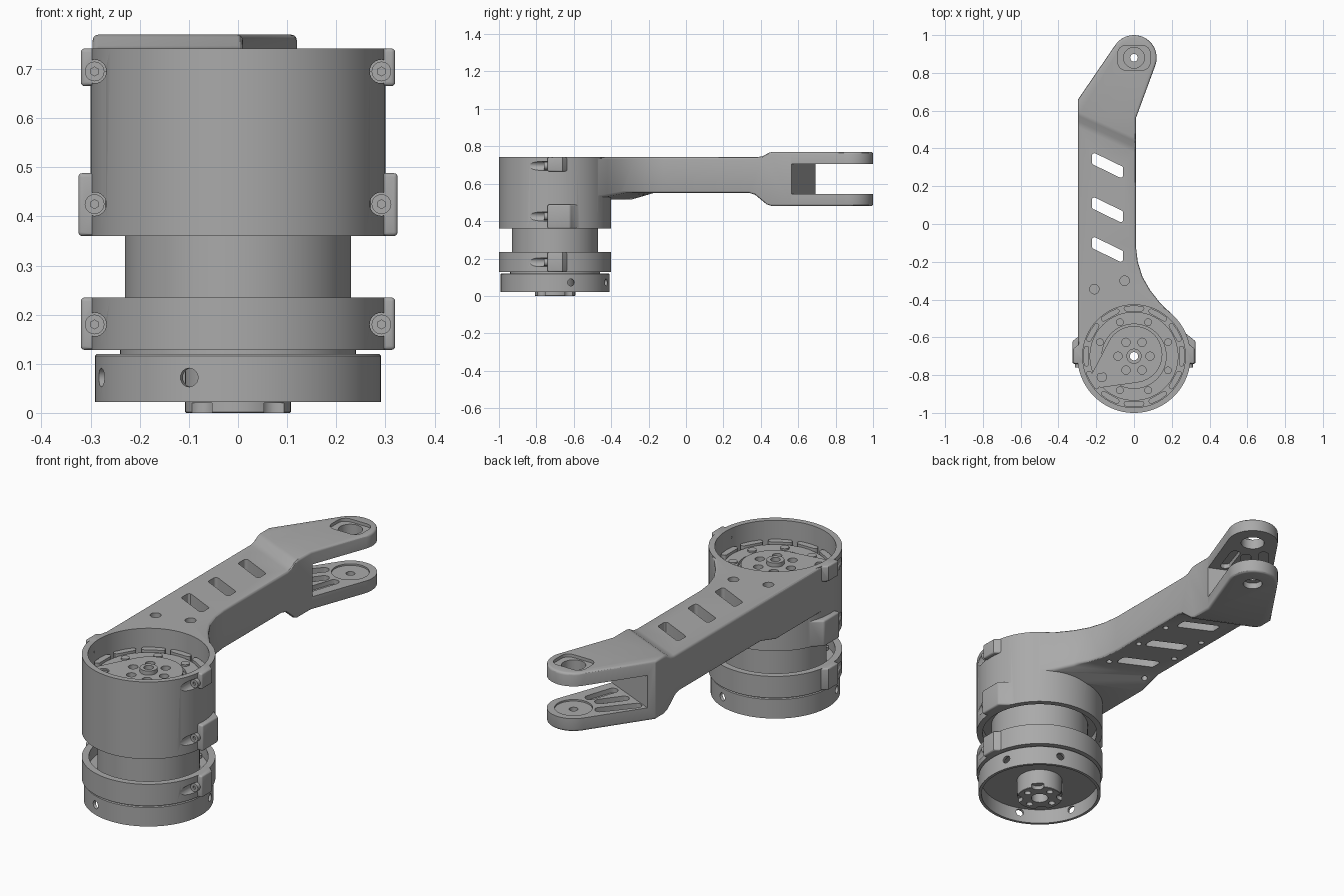
import bpy, bmesh, math
from math import cos, sin, pi, radians
from mathutils import Matrix, Vector

if "Cube" in bpy.data.objects:
    bpy.data.objects.remove(bpy.data.objects["Cube"])

grey = bpy.data.materials.new("machined grey")
grey.use_nodes = True
grey.diffuse_color = (0.4, 0.4, 0.4, 1)
grey.node_tree.nodes["Principled BSDF"].inputs["Base Color"].default_value = grey.diffuse_color

AXIS = (0, -0.7)      # centre of the motor
TIP = (0, 0.88)       # centre of the fork holes
SLANT = 0.45          # shear of the steps and slots across the arm


def finish(name, bm):
    bmesh.ops.recalc_face_normals(bm, faces=bm.faces)
    mesh = bpy.data.meshes.new(name)
    bm.to_mesh(mesh)
    bm.free()
    mesh.materials.append(grey)
    ob = bpy.data.objects.new(name, mesh)
    bpy.context.collection.objects.link(ob)
    return ob


def prism(name, pts, z0, z1):
    bm = bmesh.new()
    face = bm.faces.new([bm.verts.new((x, y, z0)) for x, y in pts])
    top = bmesh.ops.extrude_face_region(bm, geom=[face])["geom"]
    bmesh.ops.translate(bm, vec=(0, 0, z1 - z0), verts=[v for v in top if isinstance(v, bmesh.types.BMVert)])
    return finish(name, bm)


def hull(name, circles, z0, z1, n=24):
    bm = bmesh.new()
    for x, y, r in circles:
        for i in range(n):
            for z in (z0, z1):
                bm.verts.new((x + r * cos(2 * pi * i / n), y + r * sin(2 * pi * i / n), z))
    res = bmesh.ops.convex_hull(bm, input=bm.verts)
    bmesh.ops.delete(bm, geom=[v for v in bm.verts if not v.link_faces], context="VERTS")
    bmesh.ops.dissolve_limit(bm, angle_limit=0.01, verts=bm.verts, edges=bm.edges)
    return finish(name, bm)


def disc(name, r, z0, z1, at=AXIS, n=64):
    pts = [(at[0] + r * cos(2 * pi * i / n), at[1] + r * sin(2 * pi * i / n)) for i in range(n)]
    return prism(name, pts, z0, z1)


def lathe(name, profile, n=96):
    bm = bmesh.new()
    rings = [[bm.verts.new((AXIS[0] + r * cos(2 * pi * i / n), AXIS[1] + r * sin(2 * pi * i / n), z))
              for i in range(n)] for r, z in profile]
    for a, b in zip(rings, rings[1:] + rings[:1]):
        for i in range(n):
            j = (i + 1) % n
            bm.faces.new((a[i], a[j], b[j], b[i]))
    return finish(name, bm)


def rod(name, r, length, centre, direction, n=24):
    bm = bmesh.new()
    turn = Vector(direction).to_track_quat("Z", "Y").to_matrix().to_4x4()
    bmesh.ops.create_cone(bm, cap_ends=True, segments=n, radius1=r, radius2=r, depth=length,
                          matrix=Matrix.Translation(centre) @ turn)
    return finish(name, bm)


def bake(ob):
    dg = bpy.context.evaluated_depsgraph_get()
    ob.data = bpy.data.meshes.new_from_object(ob.evaluated_get(dg))
    ob.modifiers.clear()


def bevel(ob, width, angle=50):
    m = ob.modifiers.new("bevel", "BEVEL")
    m.width, m.segments, m.angle_limit = width, 3, radians(angle)
    bake(ob)


def combine(ob, tools, op="DIFFERENCE"):
    for t in tools:
        m = ob.modifiers.new("bool", "BOOLEAN")
        m.operation, m.solver, m.object = op, "EXACT", t
        bake(ob)
        bpy.data.objects.remove(t)


def ears(z0, z1, x, y1):
    out = []
    for s in (-1, 1):
        e = prism("ear", [(s * .25, -.74), (s * x, -.74), (s * x, y1), (s * .25, y1 + .06)], z0, z1)
        bevel(e, .008)
        out.append(e)
    return out


def clamp_screws(z):
    for s in (-1, 1):
        head = rod("clamp_screw", .02, .02, (s * .292, -.75, z), (0, 1, 0))
        combine(head, [rod("socket", .009, .02, (s * .292, -.762, z), (0, 1, 0), 6)])


def screw_pockets(z):
    return [rod("pocket", .024, .1, (s * .292, -.79, z), (0, 1, 0)) for s in (-1, 1)]


# Arm: plan outline trimmed by a slanted side profile
tip = [(TIP[0] + .12 * cos(a), TIP[1] + .12 * sin(a))
       for a in [radians(-18 + 164 * i / 20) for i in range(21)]]
neck_curve = [(.2, -.477), (.14, -.42), (.085, -.35), (.045, -.28), (.02, -.2), (.01, -.12)]
outline = [(-.296, -.7), (0, -.7)] + neck_curve + [(.01, .56)] + tip + [(-.296, .66)]
arm = prism("arm_housing", outline, .3, .9)
side = [(-1.2, .515), (-.42, .515), (-.3, .55), (.34, .55), (.37, .54), (.43, .49), (.46, .48),
        (1.3, .48), (1.3, .77), (.46, .77), (.44, .765), (.41, .747), (.38, .742), (-1.2, .742)]
trim = prism("trim", side, -.6, .6)
trim.data.transform(Matrix(((0, 0, 1, 0), (1, 0, -SLANT, 0), (0, 1, 0, 0), (0, 0, 0, 1))))
combine(arm, [trim], "INTERSECT")
bevel(arm, .012, 60)

# Housing barrel with clamp ears and bore
combine(arm, [disc("barrel", .3, .36, .742, n=96)] + ears(.665, .742, .32, -.66)
        + ears(.36, .488, .325, -.62), "UNION")
cuts = [disc("bore", .272, .3, .8, n=96)] + screw_pockets(.695) + screw_pockets(.425)

# Fork slot, holes and lightening grooves
slot_line = [(.5, .57 - SLANT * .5), (.5, 1.2), (-.5, 1.2), (-.5, .57 + SLANT * .5)]
cuts += [prism("fork_slot", slot_line, .545, .705)]
cuts += [disc("upper_hole", .055, .69, .8, TIP), disc("lower_hole", .02, .4, .6, TIP),
         disc("lower_recess", .045, .47, .51, TIP),
         hull("upper_recess", [(s * .045, TIP[1] + t * .025, .04) for s in (-1, 1) for t in (-1, 1)], .755, .8),
         disc("lower_seat", .085, .537, .56, TIP)]
for start, end in (((-.22, .7), (-.11, .83)), ((-.13, .67), (-.06, .76)), ((-.04, .63), (0, .75))):
    cuts += [hull("groove", [(*start, .024), (*end, .024)], .522, .728, 12)]

# Arm windows and blind holes
for y in (.31, .075, -.135):
    cuts += [hull("window", [(sx * .07 - .14, y - sx * .034 + sy * .018, .013)
                             for sx in (-1, 1) for sy in (-1, 1)], .4, .8, 12)]
cuts += [disc("hole", .025, .7, .8, p, 24) for p in ((-.21, -.345), (-.05, -.3))]
cuts += [disc("under_hole", .014, .5, .57, (x, y), 16)
         for y in (-.22, 0, .2) for x in (-.25, -.03)]
combine(arm, cuts)
clamp_screws(.695)
clamp_screws(.425)

# Motor body and neck
lathe("motor_body", [(.04, .1), (.23, .1), (.23, .4), (.273, .4), (.273, .61), (.235, .61),
                     (.235, .64), (.17, .64), (.17, .625), (.04, .625)])
for i in range(12):
    a = 2 * pi * i / 12
    hull("rim_block", [(AXIS[0] + .255 * cos(a + d), AXIS[1] + .255 * sin(a + d), .014)
                       for d in (-.16, 0, .16)], .6, .65, 12)
for i in range(8):
    a = 2 * pi * (i + .5) / 8
    disc("plate_screw", .02, .63, .648, (.195 * cos(a), AXIS[1] + .195 * sin(a)), 20)

# Crank plate with hollow shaft
crank = hull("crank_plate", [(0, -.69, .15), (-.17, -.81, .055)], .6, .655, 40)
holes = [disc("shaft_bore", .04, .55, .7, n=32), disc("pin_hole", .025, .63, .7, (-.17, -.81), 24)]
holes += [disc("bolt_hole", .022, .63, .7, (.085 * cos(i * pi / 3), AXIS[1] + .085 * sin(i * pi / 3)), 20)
          for i in range(6)]
combine(crank, holes)
lathe("hollow_shaft", [(.022, .12), (.04, .12), (.04, .675), (.022, .675)], 32)

# Lower clamp ring
ring = disc("clamp_ring", .3, .128, .235, n=96)
combine(ring, ears(.128, .235, .32, -.66), "UNION")
combine(ring, [disc("ring_bore", .268, .18, .3, n=96), disc("ring_core", .225, .1, .3)]
        + screw_pockets(.18))
clamp_screws(.18)
for i in range(6):
    a = 2 * pi * i / 6
    disc("ring_screw", .014, .17, .195, (.249 * cos(a), AXIS[1] + .249 * sin(a)), 16)
lathe("spacer", [(.1, .11), (.24, .11), (.24, .13), (.1, .13)])

# Bottom cap, open underneath, with radial holes
cap = lathe("bottom_cap", [(.05, .12), (.287, .12), (.291, .116), (.291, .022), (.277, .022),
                           (.277, .095), (.05, .095)])
combine(cap, [rod("radial_hole", .019, .08, (.28 * cos(radians(d)), AXIS[1] + .28 * sin(radians(d)), .072),
                  (cos(radians(d)), sin(radians(d)), 0)) for d in (-110, -163, 70, 17)])

# Output hub with notched collar
hub = lathe("output_hub", [(.04, .1), (.108, .1), (.108, .022), (.108, .002), (.106, 0), (.04, 0)], 48)
notches = [disc("notch", .03, -.02, .02, (.11 * cos(a), AXIS[1] + .11 * sin(a)), 20)
           for a in [radians(45 + 90 * i) for i in range(4)]]
notches += [disc("hub_hole", .016, -.02, .03, (.075 * cos(i * pi / 2), AXIS[1] + .075 * sin(i * pi / 2)), 16)
            for i in range(4)]
combine(hub, notches)

# Smooth shading with sharp edges kept
bpy.ops.object.select_all(action="DESELECT")
for ob in bpy.context.scene.objects:
    if ob.type == "MESH":
        ob.select_set(True)
        bpy.context.view_layer.objects.active = ob
bpy.ops.object.shade_smooth_by_angle(angle=radians(30))
